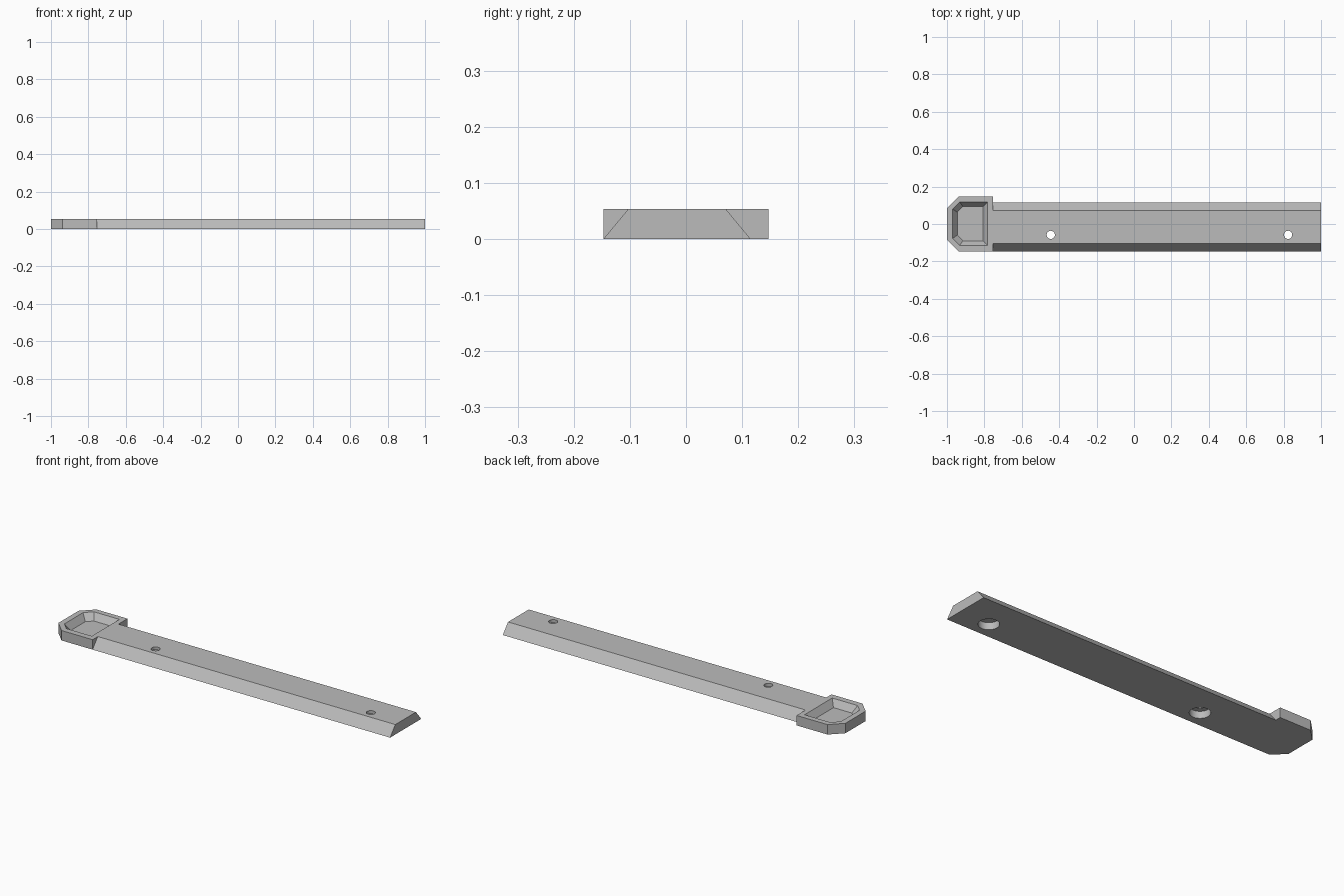
import bpy, bmesh, math
from mathutils import Vector

if "Cube" in bpy.data.objects:
    bpy.data.objects.remove(bpy.data.objects["Cube"], do_unlink=True)

HEIGHT = 0.053
grey = bpy.data.materials.new("plain grey")
grey.use_nodes = True
grey.diffuse_color = (0.5, 0.5, 0.5, 1)
grey.node_tree.nodes["Principled BSDF"].inputs["Base Color"].default_value = (0.5, 0.5, 0.5, 1)


def loft(name, lower, upper):
    """Solid between two matching closed loops."""
    bm = bmesh.new()
    a = [bm.verts.new(p) for p in lower]
    b = [bm.verts.new(p) for p in upper]
    bm.faces.new(a[::-1])
    bm.faces.new(b)
    for i in range(len(a)):
        j = (i + 1) % len(a)
        bm.faces.new((a[i], a[j], b[j], b[i]))
    bmesh.ops.recalc_face_normals(bm, faces=bm.faces)
    mesh = bpy.data.meshes.new(name)
    bm.to_mesh(mesh)
    bm.free()
    mesh.materials.append(grey)
    obj = bpy.data.objects.new(name, mesh)
    bpy.context.collection.objects.link(obj)
    return obj


def clipped_box(x0, x1, y0, y1, clip, z):
    """Rectangle with its two right-hand end corners cut off."""
    return [(x0 + clip, y0, z), (x1, y0, z), (x1, y1, z),
            (x0 + clip, y1, z), (x0, y1 - clip, z), (x0, y0 + clip, z)]


def circle(x, y, z, r, n=32):
    return [(x + r * math.cos(math.tau * i / n), y + r * math.sin(math.tau * i / n), z)
            for i in range(n)]


def combine(target, tool, operation):
    mod = target.modifiers.new(tool.name, "BOOLEAN")
    mod.operation = operation
    mod.solver = "EXACT"
    mod.object = tool
    bpy.context.view_layer.objects.active = target
    bpy.ops.object.modifier_apply(modifier=mod.name)
    bpy.data.objects.remove(tool, do_unlink=True)


# Bar with sloping long sides
profile = [(-0.147, 0), (0.115, 0), (0.071, HEIGHT), (-0.103, HEIGHT)]
body = loft("bar_with_tray_head",
            [(-0.8, y, z) for y, z in profile], [(1, y, z) for y, z in profile])

# Wide head with clipped corners
head = loft("head", clipped_box(-1, -0.755, -0.147, 0.147, 0.062, 0),
            clipped_box(-1, -0.755, -0.147, 0.147, 0.062, HEIGHT))
combine(body, head, "UNION")

# Tapered tray in the head, its walls continued past the rim
floor = clipped_box(-0.945, -0.807, -0.09, 0.093, 0.03, 0.018)
rim = clipped_box(-0.97, -0.782, -0.115, 0.118, 0.038, HEIGHT)
above = [Vector(f).lerp(Vector(r), 1.3) for f, r in zip(floor, rim)]
combine(body, loft("tray_cutter", floor, above), "DIFFERENCE")

# Screw holes, counterbored from below
for x in (-0.445, 0.824):
    for radius, z0, z1 in ((0.05, -0.02, 0.037), (0.022, 0.02, 0.1)):
        cutter = loft("hole_cutter", circle(x, -0.058, z0, radius),
                      circle(x, -0.058, z1, radius))
        combine(body, cutter, "DIFFERENCE")

# Flat faces with smooth hole walls
bpy.ops.object.select_all(action="DESELECT")
body.select_set(True)
bpy.context.view_layer.objects.active = body
bpy.ops.object.shade_smooth_by_angle(angle=math.radians(25))
